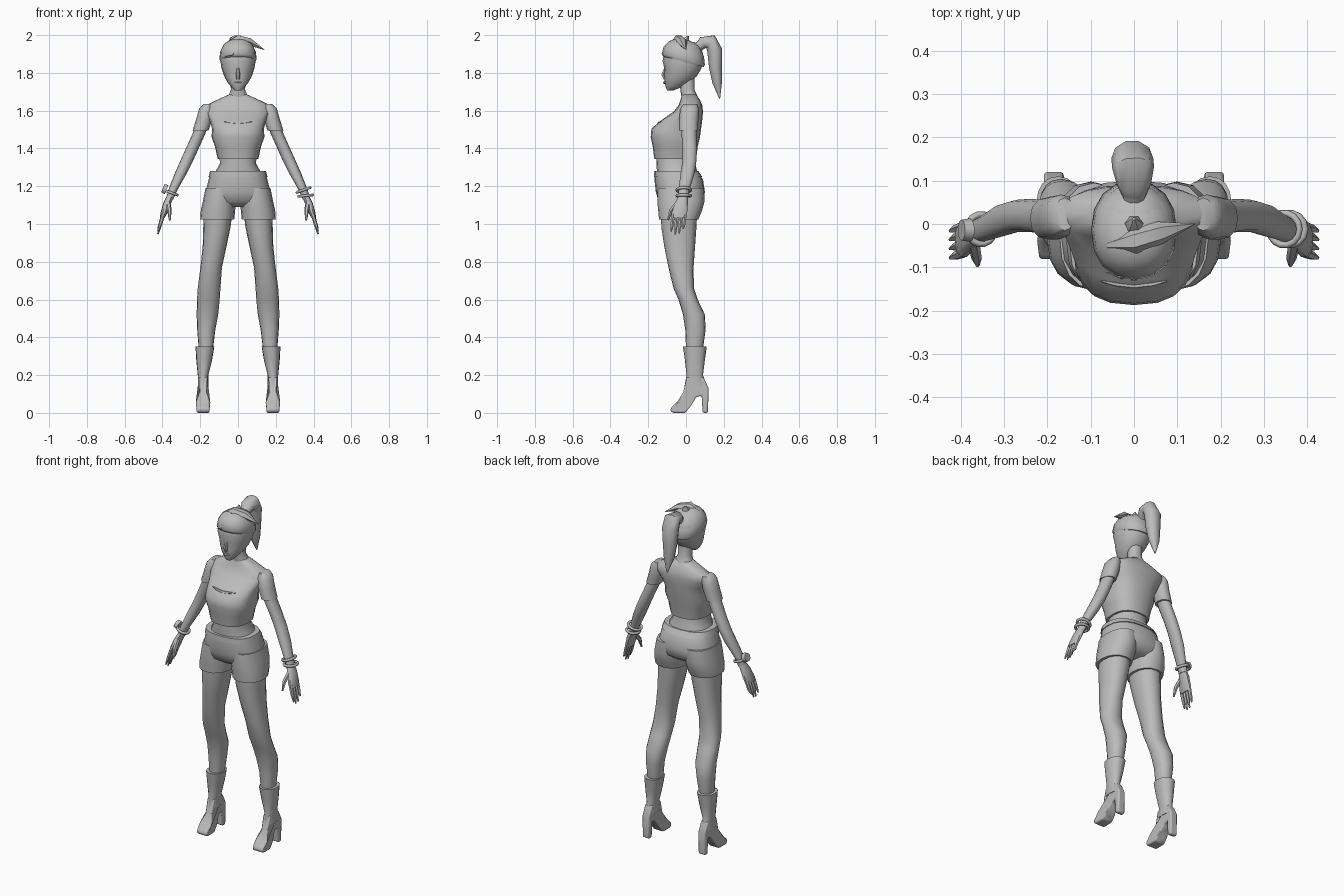
import bpy, bmesh, math
from mathutils import Vector

grey = bpy.data.materials.new("plain_grey")
grey.diffuse_color = (0.5, 0.5, 0.5, 1)


def finish(name, bm, angle=50):
    bmesh.ops.recalc_face_normals(bm, faces=bm.faces)
    me = bpy.data.meshes.new(name)
    bm.to_mesh(me)
    bm.free()
    me.materials.append(grey)
    me.shade_smooth()
    me.set_sharp_from_angle(angle=math.radians(angle))
    ob = bpy.data.objects.new(name, me)
    bpy.context.collection.objects.link(ob)
    return ob


def skin(name, loops, caps=True, angle=50):
    """Join a list of equal point loops into a surface."""
    bm = bmesh.new()
    vs = [[bm.verts.new(p) for p in loop] for loop in loops]
    n = len(vs[0])
    for a, b in zip(vs, vs[1:]):
        for i in range(n):
            j = (i + 1) % n
            bm.faces.new((a[i], a[j], b[j], b[i]))
    if caps:
        bm.faces.new(vs[0])
        bm.faces.new(vs[-1])
    return finish(name, bm, angle)


def loft(name, rings, side=1, n=16, p=0.9, tilt=0, caps=True):
    """Horizontal rings: (z, centre x, half width, front y, back y)."""
    loops = []
    for z, cx, rx, yf, yb in rings:
        loop = []
        for i in range(n):
            a = 2 * math.pi * i / n
            c, s = math.cos(a), math.sin(a)
            y = (yf + yb) / 2 + (yb - yf) / 2 * math.copysign(abs(s) ** p, s)
            x = cx + rx * math.copysign(abs(c) ** p, c)
            loop.append((side * x, y, z + tilt * y))
        loops.append(loop)
    return skin(name, loops, caps)


def tube(name, pts, side=1, n=8, flat=1.0):
    """Round tube through (x, y, z, radius); flat scales one direction."""
    loops = []
    for k, q in enumerate(pts):
        a, b = pts[max(k - 1, 0)], pts[min(k + 1, len(pts) - 1)]
        t = (Vector(b[:3]) - Vector(a[:3])).normalized()
        ref = Vector((1, 0, 0)) if abs(t.x) < 0.8 else Vector((0, 1, 0))
        u = (ref - t * ref.dot(t)).normalized()
        w = t.cross(u)
        loop = []
        for i in range(n):
            an = 2 * math.pi * i / n
            v = Vector(q[:3]) + q[3] * (u * math.cos(an) * flat + w * math.sin(an))
            loop.append((side * v.x, v.y, v.z))
        loops.append(loop)
    return skin(name, loops)


# Head, nose and neck
loft("head", [(1.708, 0, .018, -.1, -.065), (1.725, 0, .036, -.108, -.02),
              (1.75, 0, .056, -.112, .02), (1.78, 0, .072, -.115, .055),
              (1.82, 0, .086, -.114, .08), (1.865, 0, .094, -.124, .093),
              (1.905, 0, .091, -.115, .09), (1.94, 0, .074, -.088, .072),
              (1.962, 0, .045, -.055, .045), (1.97, 0, .012, -.015, .01)])
tube("nose", [(0, -.108, 1.83, .006), (0, -.12, 1.79, .012), (0, -.11, 1.768, .010)], n=6)
tube("lips", [(-.022, -.108, 1.748, .002), (0, -.114, 1.748, .007), (.022, -.108, 1.748, .002)], n=6)
loft("neck", [(1.78, 0, .04, -.035, .045), (1.71, 0, .038, -.03, .045),
              (1.68, 0, .05, -.025, .06), (1.64, 0, .08, -.02, .075)])

# Hair: cap, ponytail, tie, swept fringe and small tuft
loft("hair_cap", [(1.855, 0, .092, -.12, .094), (1.868, 0, .099, -.129, .1),
                  (1.91, 0, .094, -.118, .095), (1.945, 0, .077, -.09, .077),
                  (1.967, 0, .048, -.057, .05), (1.976, 0, .012, -.015, .01)], tilt=-.25)
tube("ponytail", [(0, .06, 1.93, .022), (0, .09, 1.96, .034), (-.002, .13, 1.965, .042),
                  (-.004, .152, 1.92, .042), (-.004, .156, 1.83, .036),
                  (-.004, .165, 1.75, .027), (0, .178, 1.665, .003)], n=10, flat=1.15)
tube("hair_tie", [(0, .05, 1.925, .028), (0, .075, 1.945, .028)], n=10)
tube("fringe", [(-.06, -.05, 1.955, .008), (0, -.04, 1.978, .024),
                (.06, -.02, 1.965, .022), (.14, 0, 1.922, .001)], n=6, flat=1.2)
tube("fringe_wisp", [(.03, -.06, 1.96, .015), (-.03, -.12, 1.9, .009), (-.065, -.112, 1.885, .001)], n=6)
tube("crown_tuft", [(0, -.02, 1.935, .025), (0, .0, 1.97, .024), (0, .012, 1.996, .004)], n=6)

# Shirt body and bare midriff
loft("shirt", [(1.685, 0, .05, -.02, .055), (1.66, 0, .105, -.028, .072),
               (1.63, 0, .168, -.038, .086), (1.595, 0, .17, -.065, .09),
               (1.55, 0, .15, -.13, .086), (1.505, 0, .137, -.183, .08),
               (1.46, 0, .14, -.187, .074), (1.41, 0, .122, -.176, .062),
               (1.345, 0, .108, -.168, .054)], p=.8, n=20)
loft("midriff", [(1.37, 0, .098, -.158, .045), (1.32, 0, .096, -.157, .047),
                 (1.25, 0, .135, -.152, .07)], p=.85)
# Lip of the scooped neckline
tube("neckline", [(.075 * t, -.142 + .01 * t * t, 1.532 + .012 * t * t, .002 + .008 * (1 - t * t))
                  for t in (-1, -.6, 0, .6, 1)], n=6)

# Shorts body
loft("shorts", [(1.275, 0, .145, -.165, .062), (1.235, 0, .156, -.167, .09),
                (1.17, 0, .172, -.16, .1), (1.12, 0, .18, -.145, .092),
                (1.09, 0, .13, -.1, .05)], p=.8, n=20)
loft("waistband", [(1.28, 0, .148, -.168, .066), (1.25, 0, .156, -.17, .086)], p=.8, n=20)

sole_profile = [(.005, .19), (-.015, .11), (-.045, .06), (-.078, .03), (-.083, .012),
                (-.07, 0), (-.005, 0), (.025, .035), (.055, .085), (.083, .09),
                (.088, 0), (.116, 0), (.12, .13), (.092, .19)]

for side, tag in ((1, "left"), (-1, "right")):
    # Shorts leg and leg
    loft(tag + "_shorts_leg", [(1.19, .092, .08, -.15, .095), (1.12, .099, .087, -.152, .098),
                               (1.07, .106, .091, -.147, .085), (1.025, .11, .09, -.143, .066)], side)
    loft(tag + "_leg", [(1.08, .105, .078, -.135, .06), (.98, .112, .072, -.13, .055),
                        (.88, .124, .063, -.115, .048), (.77, .142, .057, -.093, .04),
                        (.66, .153, .06, -.066, .042), (.6, .157, .06, -.04, .062),
                        (.52, .162, .057, -.016, .1), (.44, .168, .048, -.004, .104),
                        (.34, .17, .038, 0, .09)], side)

    # Boot shaft, then the heeled foot cut from its side profile
    loft(tag + "_boot", [(.352, .175, .05, -.016, .11), (.28, .179, .042, -.006, .1),
                         (.2, .185, .028, .003, .09), (.14, .185, .028, -.008, .112)], side)
    bm = bmesh.new()
    rows = []
    for e in (-1, 1):
        row = []
        for y, z in sole_profile:
            w = .034 if y < .03 and z < .1 else .023
            row.append(bm.verts.new((side * (.185 + e * w), y, z)))
        rows.append(row)
        bm.faces.new(row)
    for i in range(len(sole_profile)):
        j = (i + 1) % len(sole_profile)
        bm.faces.new((rows[0][i], rows[0][j], rows[1][j], rows[1][i]))
    foot = finish(tag + "_foot", bm)
    bev = foot.modifiers.new("round_edges", 'BEVEL')
    bev.width, bev.segments = .008, 2

    # Sleeve and arm
    loft(tag + "_sleeve", [(1.635, .16, .022, -.015, .06), (1.61, .168, .038, -.03, .068),
                           (1.56, .177, .043, -.036, .066), (1.495, .198, .042, -.036, .062)], side, n=12)
    loft(tag + "_arm", [(1.58, .175, .032, -.025, .05), (1.48, .206, .034, -.024, .056),
                        (1.4, .242, .034, -.018, .058), (1.34, .269, .034, -.018, .056),
                        (1.27, .302, .032, -.028, .046), (1.18, .345, .024, -.04, .018),
                        (1.13, .363, .02, -.043, .01)], side, n=12)
    # Palm, fingers and thumb
    loft(tag + "_palm", [(1.15, .357, .019, -.04, .01), (1.11, .375, .021, -.06, .012),
                         (1.06, .392, .018, -.078, .008), (1.035, .4, .013, -.078, .004)], side, n=10)
    for k, (y, tip) in enumerate(((-.068, .962), (-.047, .946), (-.026, .95), (-.006, .975))):
        tube(f"{tag}_finger_{k + 1}", [(.396, y, 1.05, .011), (.411, y - .005, 1.0, .01),
                                       (.424, y - .01, tip, .004)], side, n=6)
    tube(tag + "_thumb", [(.37, -.045, 1.11, .014), (.363, -.08, 1.07, .012),
                          (.361, -.095, 1.02, .005)], side, n=6)


def band(name, x, z, r, tilt):
    bpy.ops.mesh.primitive_torus_add(location=(x, -.012, z), rotation=(0, tilt, 0),
                                     major_radius=r, minor_radius=.008,
                                     major_segments=14, minor_segments=6)
    ob = bpy.context.object
    ob.name = name
    ob.data.materials.append(grey)
    ob.data.shade_smooth()


# Two bangles on one wrist, a watch on the other
band("upper_bangle", .347, 1.18, .037, -.35)
band("lower_bangle", .358, 1.15, .037, -.1)
band("watch_strap", -.353, 1.165, .034, .35)
tube("watch_case", [(-.378, -.014, 1.182, .027), (-.398, -.014, 1.19, .024)], n=10)
